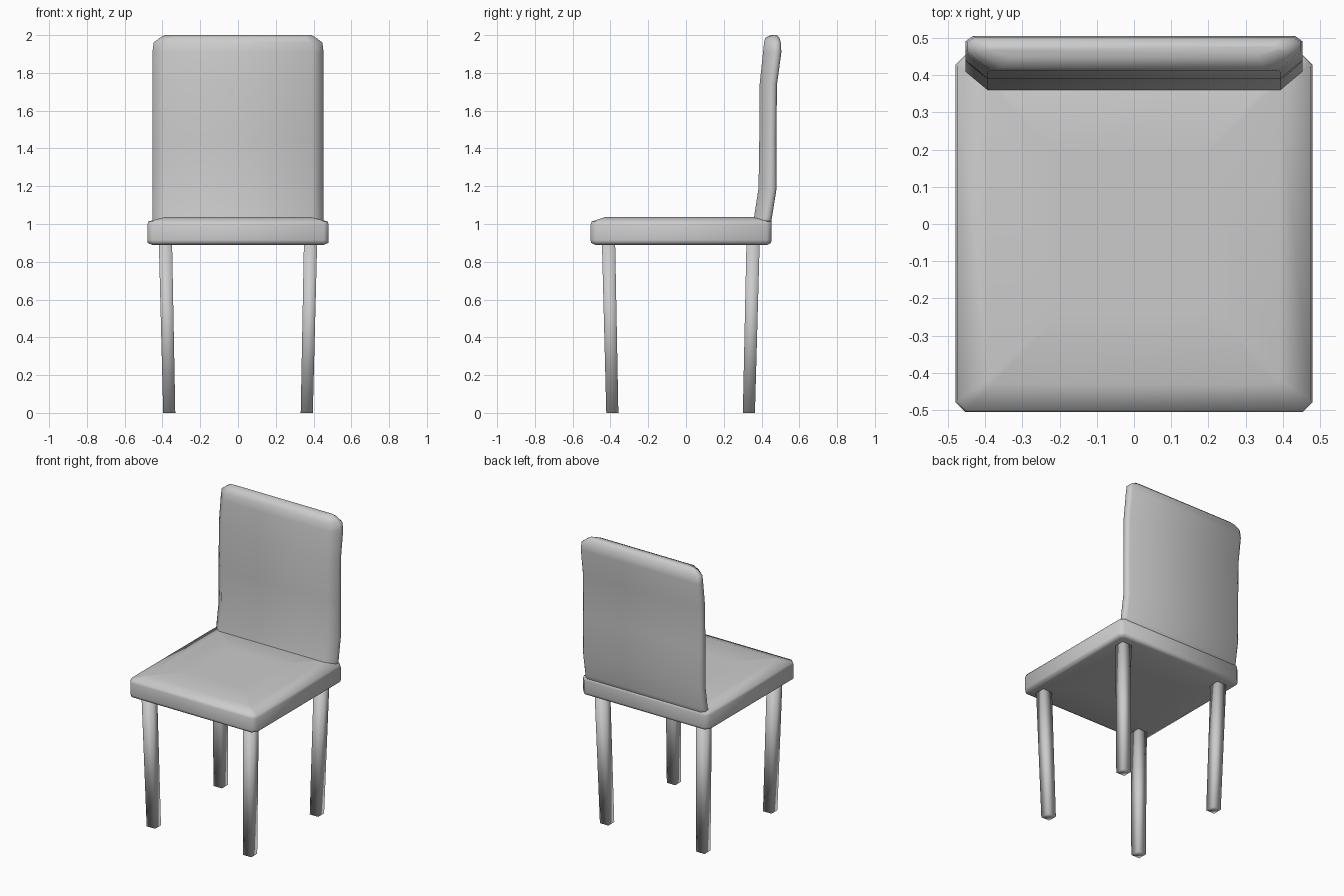
import bpy

if "Cube" in bpy.data.objects:
    bpy.data.objects.remove(bpy.data.objects["Cube"])


def loft(name, rings):
    """Skin a stack of equal-length point rings and cap both ends."""
    n = len(rings[0])
    verts = [p for ring in rings for p in ring]
    faces = [(k * n + i, k * n + (i + 1) % n, (k + 1) * n + (i + 1) % n, (k + 1) * n + i)
             for k in range(len(rings) - 1) for i in range(n)]
    faces.append(tuple(reversed(range(n))))
    faces.append(tuple(range(len(verts) - n, len(verts))))
    mesh = bpy.data.meshes.new(name)
    mesh.from_pydata(verts, [], faces)
    mesh.shade_smooth()
    obj = bpy.data.objects.new(name, mesh)
    bpy.context.collection.objects.link(obj)
    return obj


def rect(x, y0, y1, z, c):
    """Rectangle ring with chamfered corners, counter-clockwise."""
    return [(-x + c, y0, z), (x - c, y0, z), (x, y0 + c, z), (x, y1 - c, z),
            (x - c, y1, z), (-x + c, y1, z), (-x, y1 - c, z), (-x, y0 + c, z)]


# Seat: chamfered slab with a softly raised cushion top
loft("seat", [
    rect(0.20, -0.22, 0.19, 0.89, 0.01),
    rect(0.455, -0.48, 0.43, 0.89, 0.02),
    rect(0.478, -0.503, 0.45, 0.90, 0.026),
    rect(0.48, -0.505, 0.453, 0.915, 0.026),
    rect(0.48, -0.505, 0.453, 0.995, 0.026),
    rect(0.475, -0.50, 0.451, 1.013, 0.026),
    rect(0.39, -0.43, 0.39, 1.036, 0.012),
    rect(0.20, -0.23, 0.19, 1.036, 0.01),
])


def back_ring(z, yf, yb, w):
    """Backrest section: wide slope at the front edges, tight at the rear."""
    ym = yf + 0.55 * (yb - yf)
    yr = yb - 0.15 * (yb - yf)
    return [(-w + 0.06, yf, z), (w - 0.06, yf, z), (w, ym, z), (w, yr, z),
            (w - 0.02, yb, z), (-w + 0.02, yb, z), (-w, yr, z), (-w, ym, z)]


# Backrest: z, front y, rear y, half width
loft("backrest", [back_ring(*s) for s in (
    (0.97, 0.352, 0.445, 0.453),
    (1.035, 0.360, 0.455, 0.453),
    (1.19, 0.384, 0.480, 0.453),
    (1.45, 0.388, 0.478, 0.453),
    (1.74, 0.390, 0.482, 0.453),
    (1.91, 0.408, 0.505, 0.453),
    (1.96, 0.413, 0.502, 0.447),
    (1.985, 0.419, 0.495, 0.415),
    (2.00, 0.450, 0.480, 0.390),
)])

# Legs: square, leaning inward towards the floor
for part, y_top, y_bot in (("front", -0.41, -0.39), ("rear", 0.355, 0.333)):
    for side, s in (("left", -1), ("right", 1)):
        rings = []
        for z, x, y, h in ((0, 0.364, y_bot, 0.032), (0.90, 0.384, y_top, 0.035)):
            rings.append([(s * x + a * h, y + b * h, z)
                          for a, b in ((-1, -1), (1, -1), (1, 1), (-1, 1))])
        loft(f"{part}_leg_{side}", rings)
